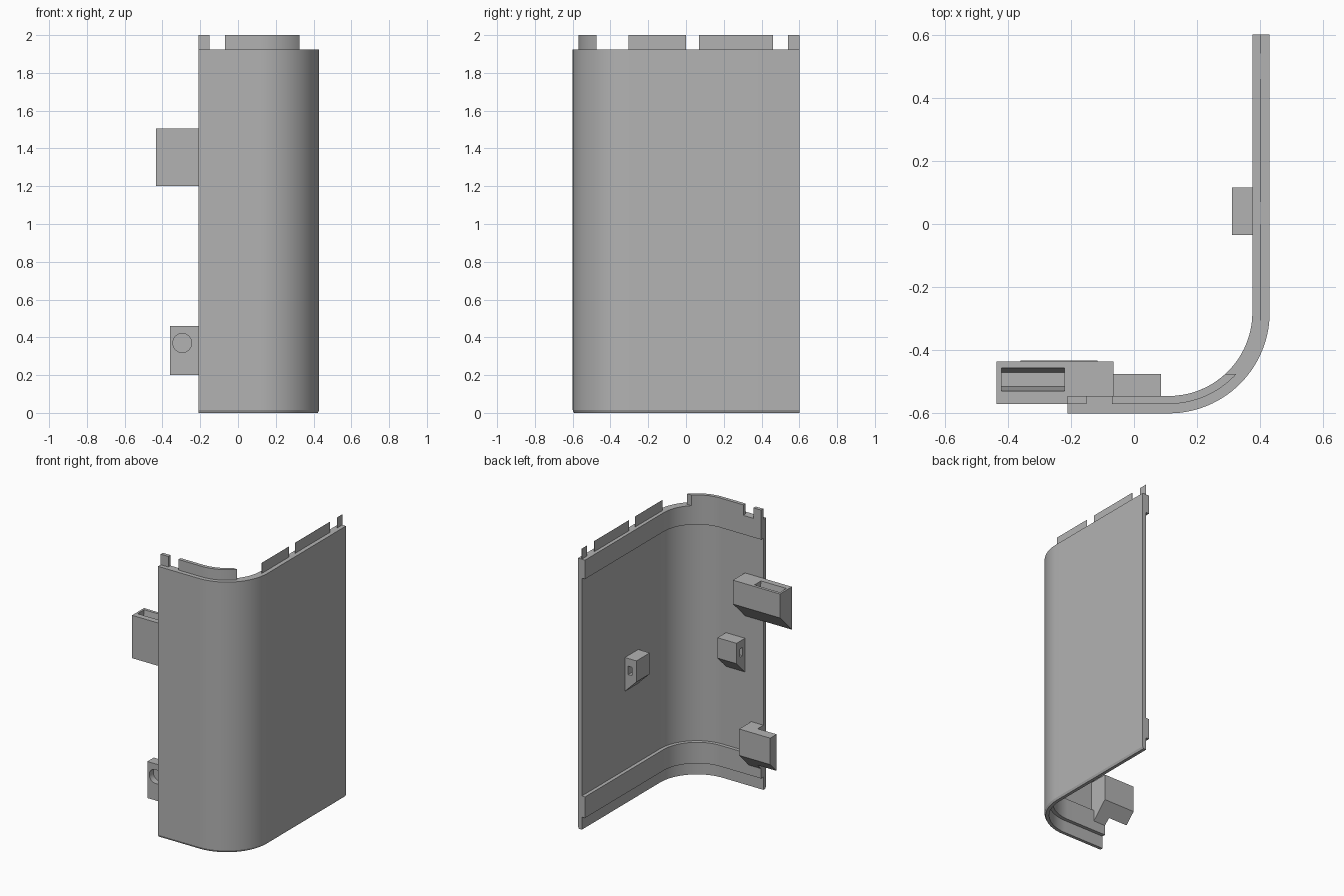
import bpy, bmesh, math
from mathutils import Vector

if "Cube" in bpy.data.objects:
    bpy.data.objects.remove(bpy.data.objects["Cube"])

GREY = (0.45, 0.45, 0.45, 1)
mat = bpy.data.materials.new("plain grey")
mat.use_nodes = True
mat.diffuse_color = GREY
mat.node_tree.nodes["Principled BSDF"].inputs["Base Color"].default_value = GREY

# Corner layout of the cover
CX, CY, R = 0.11, -0.28, 0.32
LEFT, BACK = -0.21, 0.6
WALL_TOP, TOP = 1.925, 2.0
THIN, THICK = 0.03, 0.055


def finish(name, bm):
    bmesh.ops.recalc_face_normals(bm, faces=bm.faces)
    me = bpy.data.meshes.new(name)
    bm.to_mesh(me)
    bm.free()
    ob = bpy.data.objects.new(name, me)
    bpy.context.collection.objects.link(ob)
    me.materials.append(mat)
    return ob


def path(d, x0=LEFT, y_end=None, steps=28):
    """Line inset by d: along the front, round the corner, up the side."""
    r = R - d
    stop = math.pi / 2 if y_end is None else math.acos((CY - y_end) / -r * -1)
    pts = [(x0, CY - r)]
    for i in range(steps + 1):
        a = stop * i / steps
        pts.append((CX + r * math.sin(a), CY - r * math.cos(a)))
    if y_end is None:
        pts.append((CX + r, BACK))
    return pts


def sweep(name, section, **kw):
    """Sweep a closed (inset, height) section along the path."""
    bm = bmesh.new()
    rails = [[bm.verts.new((x, y, z)) for x, y in path(d, **kw)] for d, z in section]
    for a, b in zip(rails, rails[1:] + rails[:1]):
        for i in range(len(a) - 1):
            bm.faces.new((a[i], a[i + 1], b[i + 1], b[i]))
    bm.faces.new([r[0] for r in rails])
    bm.faces.new([r[-1] for r in rails])
    return finish(name, bm)


def extrude(name, outline, step):
    """Extrude a flat outline of 3D points by a vector."""
    bm = bmesh.new()
    face = bm.faces.new([bm.verts.new(p) for p in outline])
    out = bmesh.ops.extrude_face_region(bm, geom=[face])
    moved = [v for v in out["geom"] if isinstance(v, bmesh.types.BMVert)]
    bmesh.ops.translate(bm, verts=moved, vec=Vector(step))
    return finish(name, bm)


def box(name, lo, hi):
    (x, y, z), (X, Y, Z) = lo, hi
    return extrude(name, [(x, y, z), (X, y, z), (X, Y, z), (x, Y, z)], (0, 0, Z - z))


def wedge(name, x0, x1, front, back, low, high):
    """Block on the front wall whose underside rises at 45 degrees."""
    yz = [(front, low), (back, low + back - front), (back, high), (front, high)]
    return extrude(name, [(x0, y, z) for y, z in yz], (x1 - x0, 0, 0))


def cut(ob, cutter, op="DIFFERENCE"):
    mod = ob.modifiers.new("cut", "BOOLEAN")
    mod.object, mod.operation, mod.solver = cutter, op, "EXACT"
    bpy.context.view_layer.objects.active = ob
    bpy.ops.object.modifier_apply(modifier=mod.name)
    bpy.data.objects.remove(cutter)


def smooth(ob):
    bpy.ops.object.select_all(action="DESELECT")
    ob.select_set(True)
    bpy.context.view_layer.objects.active = ob
    bpy.ops.object.shade_smooth_by_angle(angle=math.radians(25))


# Curved cover with thicker inner bands near its top and bottom
smooth(sweep("corner_cover", [
    (0.007, 0), (0, 0.015), (0, WALL_TOP), (THICK, WALL_TOP), (THICK, 1.79),
    (THIN, 1.79), (THIN, 0.24), (THICK, 0.24), (THICK, 0.09), (THIN, 0.09), (THIN, 0)]))

# Solid tabs on the front top edge
lip = [(THIN, WALL_TOP), (THIN, TOP), (THICK, TOP), (THICK, WALL_TOP)]
smooth(sweep("front_curved_tab", lip, x0=-0.07, y_end=-0.475))
box("front_end_tab", (LEFT, CY - R + THIN, WALL_TOP), (-0.15, CY - R + THICK, TOP))

# Sheet-thin tabs on the side top edge
for i, (y0, y1) in enumerate([(-0.305, 0.0), (0.07, 0.46), (0.54, BACK)]):
    box(f"side_tab_{i + 1}", (0.4, y0, WALL_TOP), (0.401, y1, TOP))

# Upper bracket with a tapered pocket
upper = wedge("upper_bracket", -0.435, -0.065, -0.57, -0.435, 1.2, 1.505)
slot = [(-0.53, 1.51), (-0.455, 1.51), (-0.47, 1.4), (-0.515, 1.4)]
cut(upper, extrude("pocket_cutter", [(-0.42, y, z) for y, z in slot], (0.2, 0, 0)))

# Lower bracket: deep foot plus thinner arm with a blind round hole
lower = wedge("lower_bracket", LEFT, -0.115, -0.57, -0.433, 0.135, 0.46)
cut(lower, wedge("lower_arm", -0.36, -0.16, -0.505, -0.433, 0.2, 0.46), "UNION")
ring = [(-0.295 + 0.05 * math.cos(t * math.pi / 16), -0.52, 0.37 + 0.05 * math.sin(t * math.pi / 16))
        for t in range(32)]
cut(lower, extrude("hole_cutter", ring, (0, 0.06, 0)))
smooth(lower)

# Small clips on the inner walls, each with a slit through it
front_clip = wedge("front_clip", -0.065, 0.085, -0.57, -0.475, 0.8, 1.04)
cut(front_clip, box("slit_cutter", (-0.1, -0.545, 0.925), (0.1, -0.515, 0.985)))
xz = [(0.4, 0.8), (0.31, 0.89), (0.31, 1.04), (0.4, 1.04)]
side_clip = extrude("side_clip", [(x, -0.035, z) for x, z in xz], (0, 0.15, 0))
cut(side_clip, box("slit_cutter", (0.345, -0.1, 0.925), (0.375, 0.2, 0.985)))
